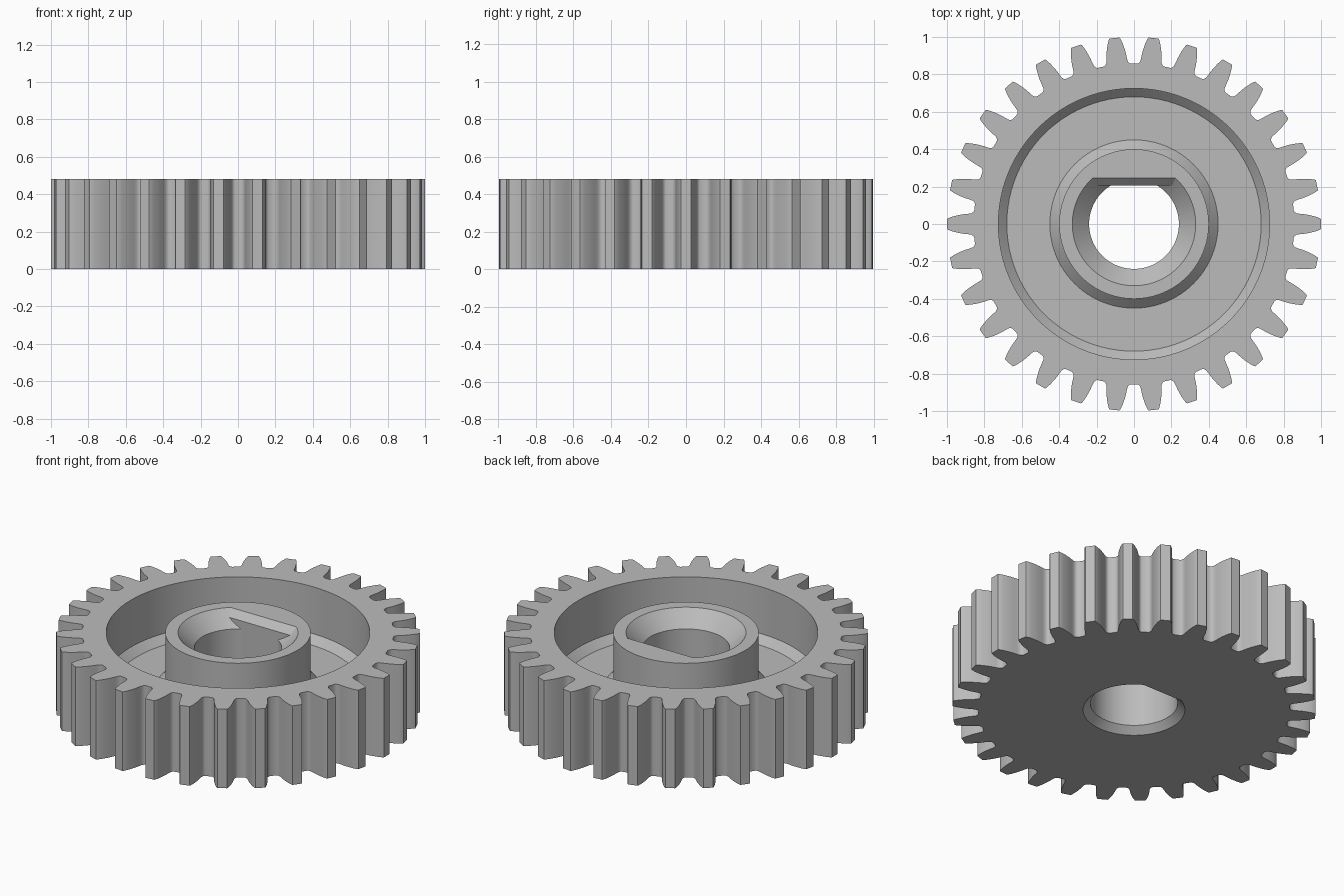
import bpy, bmesh, math
from mathutils import Vector

old = bpy.data.objects.get("Cube")
if old:
    bpy.data.objects.remove(old, do_unlink=True)

TEETH = 30
HEIGHT = 0.48


def finish(bm, name):
    bmesh.ops.remove_doubles(bm, verts=bm.verts, dist=1e-5)
    bmesh.ops.recalc_face_normals(bm, faces=bm.faces)
    mesh = bpy.data.meshes.new(name)
    bm.to_mesh(mesh)
    bm.free()
    obj = bpy.data.objects.new(name, mesh)
    bpy.context.collection.objects.link(obj)
    return obj


def extrude(name, points, direction):
    """Solid made by pushing a closed outline along a direction."""
    bm = bmesh.new()
    face = bm.faces.new([bm.verts.new(p) for p in points])
    out = bmesh.ops.extrude_face_region(bm, geom=[face], use_keep_orig=True)
    moved = [v for v in out["geom"] if isinstance(v, bmesh.types.BMVert)]
    bmesh.ops.translate(bm, verts=moved, vec=direction)
    return finish(bm, name)


def revolve(name, profile, steps=96):
    """Solid of revolution from a closed (radius, height) profile."""
    bm = bmesh.new()
    rings = []
    for i in range(steps):
        a = 2 * math.pi * i / steps
        rings.append([bm.verts.new((r * math.cos(a), r * math.sin(a), z))
                      for r, z in profile])
    n = len(profile)
    for i in range(steps):
        a, b = rings[i], rings[(i + 1) % steps]
        for j in range(n):
            k = (j + 1) % n
            if profile[j][0] == 0 and profile[k][0] == 0:
                continue
            quad = [a[j], b[j], b[k], a[k]]
            if profile[j][0] == 0:
                quad.remove(b[j])
            if profile[k][0] == 0:
                quad.remove(b[k])
            bm.faces.new(quad)
    return finish(bm, name)


def boolean(obj, tool, operation):
    mod = obj.modifiers.new("cut", "BOOLEAN")
    mod.operation = operation
    mod.solver = "EXACT"
    mod.object = tool
    bpy.context.view_layer.update()
    graph = bpy.context.evaluated_depsgraph_get()
    mesh = bpy.data.meshes.new_from_object(obj.evaluated_get(graph))
    obj.modifiers.clear()
    obj.data = mesh
    bpy.data.objects.remove(tool, do_unlink=True)


# Toothed blank: one flank as (radius, half width), mirrored for each tooth
flank = [(0.857, 0.072), (0.861, 0.064), (0.872, 0.057), (0.89, 0.0545),
         (0.915, 0.052), (0.94, 0.0475), (0.97, 0.040), (0.995, 0.031)]
tooth = [(r, -w / r) for r, w in flank] + [(1.0, -0.027), (1.0, 0.027)]
tooth += [(r, w / r) for r, w in reversed(flank)]
outline = []
for i in range(TEETH):
    mid = 2 * math.pi * i / TEETH
    outline += [(r * math.cos(mid + a), r * math.sin(mid + a), 0) for r, a in tooth]
gear = extrude("gear_wheel", outline, Vector((0, 0, HEIGHT)))

# Ring recess around the hub, with sloped corners at the floor
recess = revolve("recess_cutter", [(0.40, 0.55), (0.40, 0.20), (0.45, 0.15),
                                   (0.68, 0.15), (0.725, 0.195), (0.725, 0.55)])
boolean(gear, recess, "DIFFERENCE")

# Bore with a countersink at each end and one flat side
bore = revolve("bore_cutter", [(0, -0.05), (0.33, -0.05), (0.24, 0.04),
                               (0.24, 0.39), (0.38, 0.53), (0, 0.53)])
side = [(-0.6, -0.1), (0.345, -0.1), (0.205, 0.04),
        (0.205, 0.44), (0.365, 0.6), (-0.6, 0.6)]
flat = extrude("flat_cutter", [(-0.6, y, z) for y, z in side], Vector((1.2, 0, 0)))
boolean(bore, flat, "INTERSECT")
boolean(gear, bore, "DIFFERENCE")

# Plain grey material
grey = bpy.data.materials.new("grey")
grey.use_nodes = True
color = (0.5, 0.5, 0.5, 1)
grey.diffuse_color = color
grey.node_tree.nodes["Principled BSDF"].inputs["Base Color"].default_value = color
gear.data.materials.clear()
gear.data.materials.append(grey)

# Smooth the curved walls, keep the edges crisp
bpy.ops.object.select_all(action="DESELECT")
gear.select_set(True)
bpy.context.view_layer.objects.active = gear
bpy.ops.object.shade_smooth_by_angle(angle=math.radians(30))
